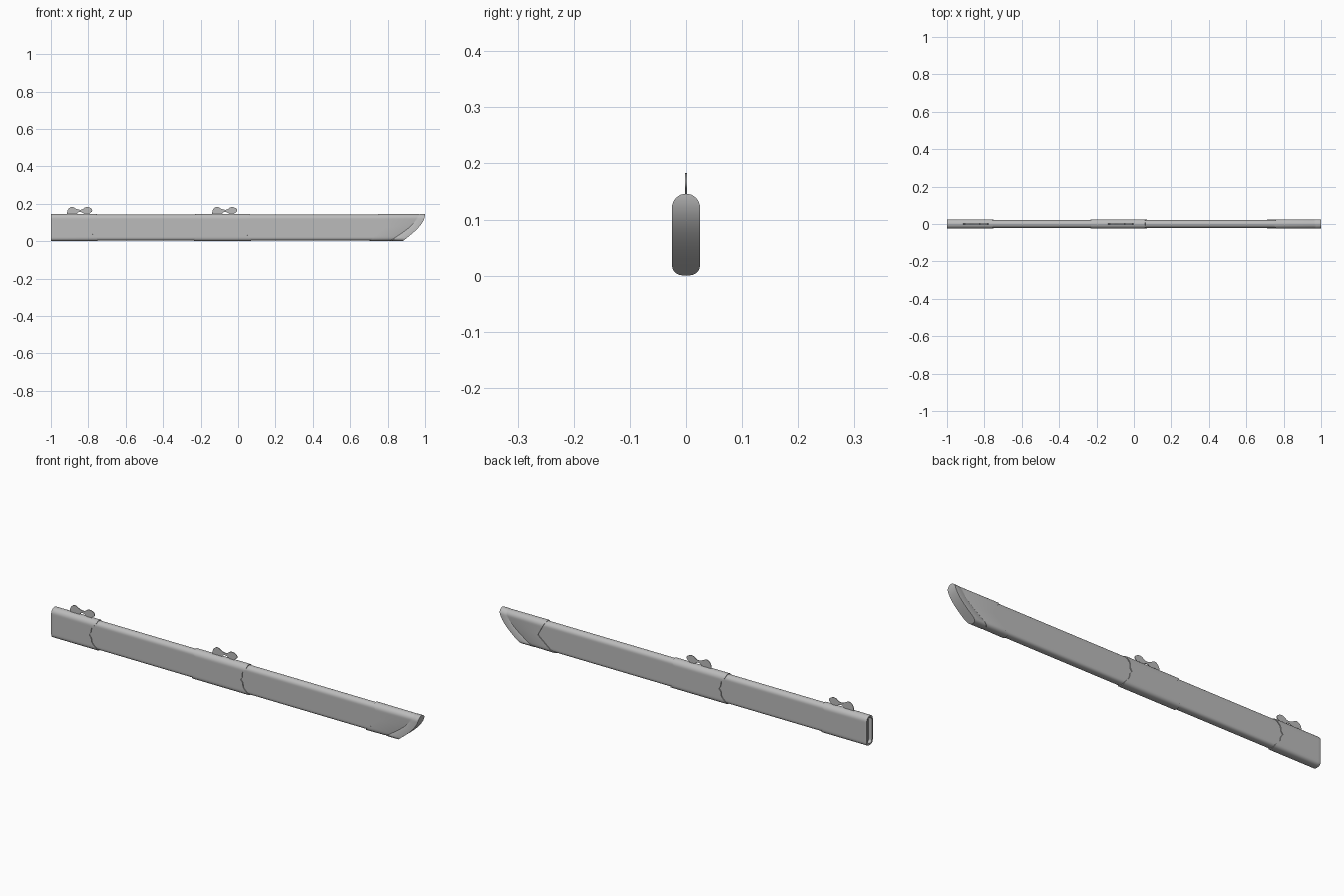
import bpy
import bmesh
from math import sin, cos, pi

cube = bpy.data.objects.get("Cube")
if cube:
    bpy.data.objects.remove(cube, do_unlink=True)

HALF_WIDTH, HEIGHT = 0.025, 0.146

grey = bpy.data.materials.new("plain grey")
grey.use_nodes = True
colour = (0.5, 0.5, 0.5, 1)
grey.diffuse_color = colour
grey.node_tree.nodes["Principled BSDF"].inputs["Base Color"].default_value = colour


def half_section(inset):
    """Half of the tall oval section, from top centre to bottom centre."""
    w, top, low = HALF_WIDTH - inset, HEIGHT - inset, inset
    upper, lower = top - w, low + w * 0.85
    pts = [(w * sin(pi / 2 * i / 8), upper + w * cos(pi / 2 * i / 8)) for i in range(9)]
    pts += [(w, upper + (lower - upper) * i / 16) for i in range(1, 16)]
    for i in range(9):
        a = pi / 2 * i / 8
        pts.append((w * cos(a) ** 0.8, lower - (lower - low) * sin(a) ** 0.8))
    pts[0], pts[-1] = (0, top), (0, low)
    return pts


def finish(obj):
    obj.data.materials.clear()
    obj.data.materials.append(grey)
    bpy.ops.object.select_all(action='DESELECT')
    obj.select_set(True)
    bpy.context.view_layer.objects.active = obj
    bpy.ops.object.shade_smooth_by_angle(angle=0.6)


def loft(name, rings):
    """Skin a list of (x as a function of z, inset) rings and cap both ends."""
    bm = bmesh.new()
    loops = []
    for edge, inset in rings:
        half = half_section(inset)
        outline = half + [(-y, z) for y, z in half[-2:0:-1]]
        loops.append([bm.verts.new((edge(z), y, z)) for y, z in outline])
    n, m = len(loops[0]), len(half)
    for a, b in zip(loops, loops[1:]):
        for i in range(n):
            j = (i + 1) % n
            bm.faces.new((a[i], a[j], b[j], b[i]))
    for ring in (loops[0], loops[-1]):
        bm.faces.new((ring[0], ring[1], ring[-1]))
        bm.faces.new((ring[m - 2], ring[m - 1], ring[m]))
        for i in range(1, m - 2):
            bm.faces.new((ring[i], ring[i + 1], ring[n - i - 1], ring[n - i]))
    bmesh.ops.recalc_face_normals(bm, faces=bm.faces[:])
    mesh = bpy.data.meshes.new(name)
    bm.to_mesh(mesh)
    bm.free()
    obj = bpy.data.objects.new(name, mesh)
    bpy.context.collection.objects.link(obj)
    finish(obj)


def flat(x):
    return lambda z: x


def notch(top, middle, bottom, ripple=0.004):
    """V-shaped edge with a small ornamental ripple."""
    def edge(z):
        t = z / HEIGHT * 2 - 1
        end = top if t > 0 else bottom
        return middle + (end - middle) * abs(t) + ripple * sin(3 * pi * abs(t))
    return edge


def tip_end(z):
    return 0.88 + 0.12 * sin(pi / 2 * min(z / HEIGHT, 1))


def tip_line(z):
    return tip_end(z) - 0.03 - 0.04 * (1 - z / HEIGHT)


# Slim core running through all fittings
loft("scabbard_body", [(flat(-0.98), 0.004), (flat(0.8), 0.004)])

# Throat fitting with a shallow mouth
throat_edge = notch(-0.755, -0.795, -0.75)
loft("throat_fitting", [
    (flat(-0.985), 0.011), (flat(-1), 0.009), (flat(-1), 0.001), (flat(-0.997), 0),
    (flat(-0.985), 0), (throat_edge, 0), (throat_edge, 0.006)])

# Middle band
band_left = notch(-0.23, -0.195, -0.235, -0.004)
band_right = notch(0.06, 0.03, 0.07)
loft("middle_band", [(band_left, 0.006), (band_left, 0), (band_right, 0), (band_right, 0.006)])

# Curved tip fitting with a raised rim
tip_edge = notch(0.75, 0.79, 0.70, 0)
loft("tip_fitting", [
    (tip_edge, 0.006), (tip_edge, 0),
    (lambda z: tip_line(z) - 0.006, 0.001), (tip_line, 0.002),
    (lambda z: tip_line(z) + 0.006, 0), (tip_end, 0)])

# Thin scrolled hangers on the upper edge
HANGER = [(0.006, 0.135), (0.002, 0.155), (0.012, 0.176), (0.03, 0.183), (0.045, 0.176),
          (0.062, 0.169), (0.08, 0.169), (0.1, 0.181), (0.12, 0.18), (0.136, 0.165),
          (0.122, 0.149), (0.108, 0.139), (0.094, 0.146), (0.08, 0.154), (0.066, 0.156),
          (0.054, 0.147), (0.046, 0.135)]

for name, start in (("throat_hanger", -0.915), ("middle_hanger", -0.14)):
    curve = bpy.data.curves.new(name, 'CURVE')
    curve.dimensions = '2D'
    curve.fill_mode = 'BOTH'
    curve.extrude = 0.0015
    curve.resolution_u = 5
    spline = curve.splines.new('BEZIER')
    spline.bezier_points.add(len(HANGER) - 1)
    spline.use_cyclic_u = True
    for point, (x, z) in zip(spline.bezier_points, HANGER):
        point.co = (start + x, z, 0)
        point.handle_left_type = point.handle_right_type = 'AUTO'
    hanger = bpy.data.objects.new(name, curve)
    bpy.context.collection.objects.link(hanger)
    hanger.rotation_euler.x = pi / 2
    bpy.ops.object.select_all(action='DESELECT')
    hanger.select_set(True)
    bpy.context.view_layer.objects.active = hanger
    bpy.ops.object.convert(target='MESH')
    finish(bpy.context.view_layer.objects.active)
